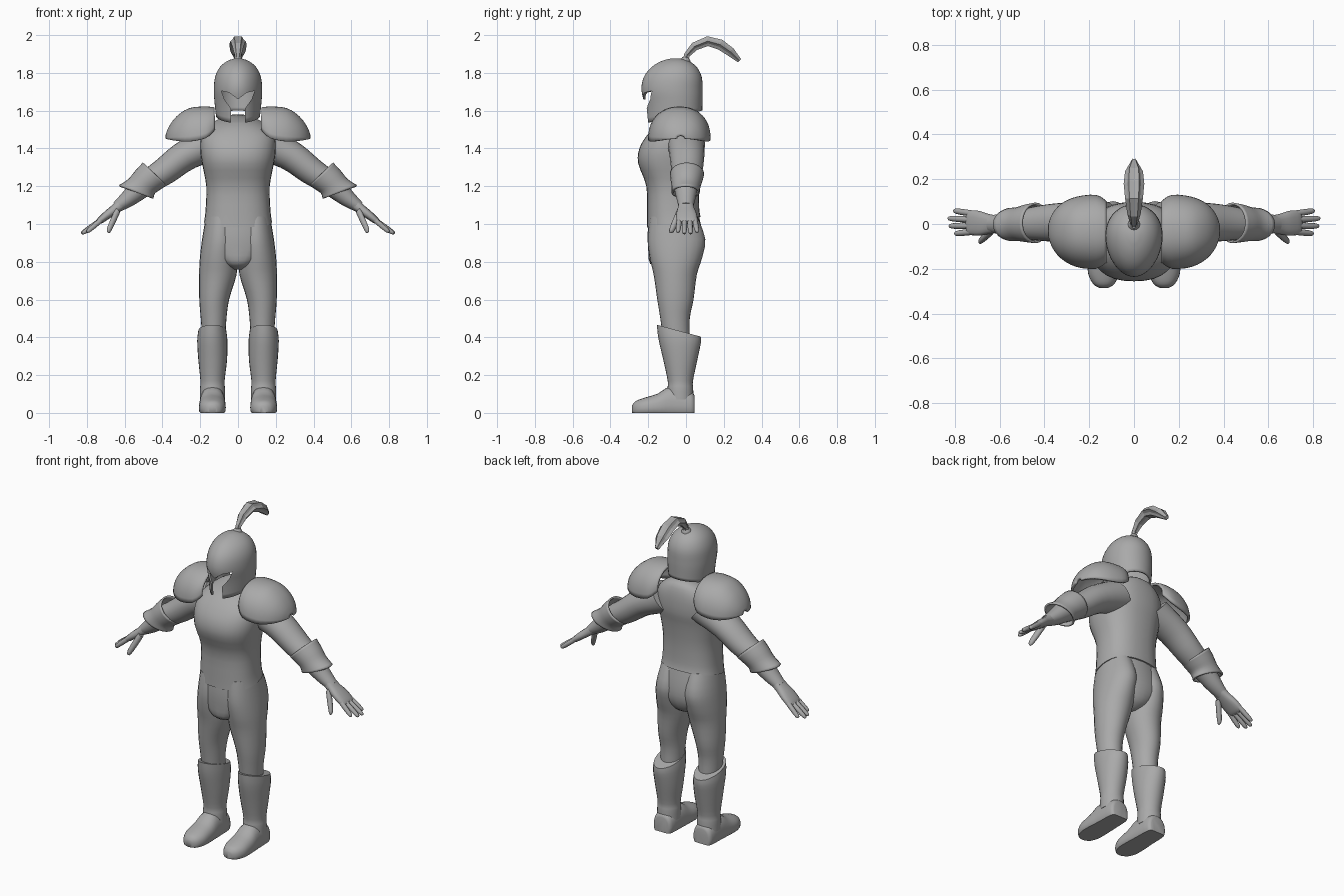
import bpy, bmesh, math
from mathutils import Vector

cube = bpy.data.objects.get("Cube")
if cube:
    bpy.data.objects.remove(cube)

grey = bpy.data.materials.new("plain grey")
grey.use_nodes = True
COLOUR = (0.4, 0.4, 0.4, 1)
grey.diffuse_color = COLOUR
grey.node_tree.nodes["Principled BSDF"].inputs["Base Color"].default_value = COLOUR

X, Y, Z = Vector((1, 0, 0)), Vector((0, 1, 0)), Vector((0, 0, 1))
ARM_UP = Vector((0.65, 0, 0.76)).normalized()


def finish(name, bm, mirror=False, thick=0, smooth=True):
    bmesh.ops.recalc_face_normals(bm, faces=bm.faces)
    mesh = bpy.data.meshes.new(name)
    bm.to_mesh(mesh)
    bm.free()
    mesh.materials.append(grey)
    if smooth:
        mesh.shade_smooth()
        mesh.set_sharp_from_angle(angle=math.radians(45))
    obj = bpy.data.objects.new(name, mesh)
    bpy.context.collection.objects.link(obj)
    if thick:
        mod = obj.modifiers.new("thickness", "SOLIDIFY")
        mod.thickness = thick
        mod.offset = 0
    if mirror:
        mod = obj.modifiers.new("mirror", "MIRROR")
        mod.use_mirror_merge = False
    return obj


def blend(rings, steps):
    """Smoothly interpolate between the given cross-sections."""
    rings = [tuple(r) + (0,) * (6 - len(r)) for r in rings]
    pad = [rings[0]] + rings + [rings[-1]]
    out = []
    for a, b, c, d in zip(pad, pad[1:], pad[2:], pad[3:]):
        for s in range(steps):
            t = s / steps
            out.append([q + t / 2 * (r - p + t * (2 * p - 5 * q + 4 * r - s4
                        + t * (3 * (q - r) + s4 - p)))
                        for p, q, r, s4 in zip(a, b, c, d)])
    return out + [list(rings[-1])]


def loft(name, rings, u=X, v=Y, n=24, steps=3, power=2, arch=False, caps=(True, True),
         pinch=0, groove=0, floor=None, **style):
    """Skin rings of (x, y, z, half size on u, half size on v, tilt)."""
    rings = blend(rings, steps)
    bm = bmesh.new()
    loops = []
    for i, (x, y, z, ru, rv, tilt) in enumerate(rings):
        up = v
        if up is None:
            a, b = rings[max(i - 1, 0)], rings[min(i + 1, len(rings) - 1)]
            up = (Vector(b[:3]) - Vector(a[:3])).normalized().cross(u)
        axis = u.cross(up)
        loop = []
        for k in range(n + 1 if arch else n):
            t = math.pi * k / n * (1 if arch else 2)
            c, s = math.cos(t), math.sin(t)
            c = math.copysign(abs(c) ** (2 / power), c)
            s = math.copysign(abs(s) ** (2 / power), s)
            c *= 1 + pinch * s
            r = 1 - groove * (k % 2)
            p = Vector((x, y, z)) + u * ru * c * r + up * rv * s * r + axis * tilt * rv * s
            if floor is not None:
                p.z = max(p.z, floor)
            loop.append(bm.verts.new(p))
        loops.append(loop)
    for a, b in zip(loops, loops[1:]):
        for k in range(n):
            j = (k + 1) % len(a)
            bm.faces.new((a[k], a[j], b[j], b[k]))
    if not arch:
        for wanted, loop in zip(caps, (loops[0], loops[-1])):
            if wanted:
                bm.faces.new(loop)
    return finish(name, bm, **style)


# Torso with a slanted hem
loft("torso", [(0, -.065, 1.01, .18, .142, .2), (0, -.068, 1.07, .172, .138, .1),
               (0, -.07, 1.2, .168, .14), (0, -.085, 1.32, .19, .168),
               (0, -.075, 1.4, .2, .172), (0, -.058, 1.48, .19, .152, .1),
               (0, -.045, 1.535, .13, .12, .2), (0, -.04, 1.56, .065, .08, .25)],
     n=32, power=2.4)

# Trousers
loft("pelvis", [(0, -.065, 1.06, .165, .13), (0, -.058, .95, .178, .145),
                (0, -.055, .86, .165, .145), (0, -.065, .79, .09, .125),
                (0, -.065, .76, .03, .07)], power=2.3)
loft("legs", [(.09, -.065, 1.04, .08, .125), (.094, -.05, .92, .096, .152),
              (.102, -.053, .82, .1, .138), (.107, -.057, .73, .099, .114),
              (.126, -.056, .6, .079, .096), (.129, -.058, .5, .068, .078),
              (.128, -.05, .38, .06, .07)], mirror=True)

# Boots: flared shafts over rounded feet
loft("boot_shafts", [(.136, -.038, .435, .074, .116, -.27), (.136, -.034, .38, .08, .112, -.12),
                     (.134, -.03, .28, .076, .09), (.135, -.03, .17, .064, .067),
                     (.135, -.03, .13, .066, .068), (.135, -.03, .07, .066, .07)],
     mirror=True)
loft("feet", [(.135, .045, .03, .045, .06), (.135, .025, .035, .062, .08),
              (.135, -.08, .04, .067, .1), (.136, -.15, .03, .071, .072),
              (.136, -.22, .025, .069, .055), (.135, -.267, .02, .048, .042),
              (.135, -.285, .018, .02, .022)],
     v=Z, floor=0, power=2.3, mirror=True)

# Arms, forearm guards and hands
loft("arms", [(.13, 0, 1.43, .1, .1), (.28, .005, 1.36, .092, .082),
              (.39, .005, 1.278, .082, .073), (.5, 0, 1.205, .066, .062),
              (.58, 0, 1.135, .05, .045), (.64, 0, 1.09, .038, .03)],
     u=Y, v=ARM_UP, mirror=True)
loft("forearm_guards", [(.44, .005, 1.265, .086, .082, .1), (.475, .003, 1.235, .08, .077, .2),
                        (.51, 0, 1.2, .072, .07, .4), (.54, -.002, 1.168, .07, .082, .55)],
     u=Y, v=ARM_UP, caps=(False, False), thick=.01, mirror=True)
loft("palms", [(.61, 0, 1.112, .038, .032), (.65, 0, 1.08, .045, .026),
               (.69, .003, 1.05, .055, .023), (.73, .006, 1.018, .055, .018),
               (.745, .006, 1.008, .045, .01)], u=Y, v=ARM_UP, power=2.5, n=16, mirror=True)


def finger(name, start, end, radius):
    a, b = Vector(start), Vector(end)
    rings = [(*a.lerp(b, t), radius * s, radius * s)
             for t, s in ((0, 1), (.5, 1), (.9, .8), (1, .3))]
    loft(name, rings, u=Y, v=ARM_UP, n=10, mirror=True)


for i, reach in enumerate((.8, .825, .83, .805)):
    spread = i - 1.5
    finger("fingers_%d" % (i + 1), (.72, .006 + spread * .027, 1.025),
           (reach, .008 + spread * .034, .945 + abs(spread) * .008), .014)
finger("thumbs", (.635, -.03, 1.075), (.69, -.08, .955), .018)

# Shoulder plates: open arches closing towards the outside
loft("shoulder_plates", [(.125, -.035, 1.5, .13, .11), (.17, -.035, 1.455, .158, .16),
                         (.255, -.035, 1.437, .15, .17), (.32, -.032, 1.44, .118, .125),
                         (.36, -.03, 1.447, .07, .065), (.377, -.028, 1.452, .02, .015)],
     u=Y, v=Z, arch=True, power=2.2, thick=.014, mirror=True)

# Hollow helmet with a T-shaped face opening
helmet = loft("helmet", [(0, -.062, 1.568, .11, .142, .23), (0, -.066, 1.65, .118, .148, .1),
                         (0, -.074, 1.71, .121, .156), (0, -.07, 1.775, .115, .148),
                         (0, -.063, 1.825, .092, .117), (0, -.057, 1.857, .055, .07),
                         (0, -.055, 1.871, .015, .02)],
              n=40, pinch=.13, caps=(False, True), thick=.012)
half = [(0, 1.66), (.045, 1.695), (.088, 1.705), (.072, 1.66), (.036, 1.61), (.036, 1.45)]
outline = half + [(-x, z) for x, z in reversed(half[1:])]
bm = bmesh.new()
face = bm.faces.new([bm.verts.new((x, -.5, z)) for x, z in outline])
moved = bmesh.ops.extrude_face_region(bm, geom=[face])["geom"]
bmesh.ops.translate(bm, vec=(0, .4, 0),
                    verts=[g for g in moved if isinstance(g, bmesh.types.BMVert)])
cutter = finish("face_opening_cutter", bm, smooth=False)
cutter.hide_render = True
cutter.hide_viewport = True
cut = helmet.modifiers.new("face opening", "BOOLEAN")
cut.operation = "DIFFERENCE"
cut.object = cutter

# Plume and its socket
loft("plume_socket", [(0, -.005, 1.84, .03, .03), (0, -.005, 1.865, .028, .028),
                      (0, -.003, 1.885, .015, .015)], n=12)
loft("plume", [(0, -.005, 1.85, .018, .018), (0, .005, 1.895, .018, .018),
               (0, .045, 1.94, .03, .026), (0, .115, 1.968, .04, .03),
               (0, .18, 1.95, .046, .032), (0, .235, 1.912, .04, .028),
               (0, .283, 1.865, .012, .014)],
     v=None, n=12, steps=1, groove=.22, smooth=False)
